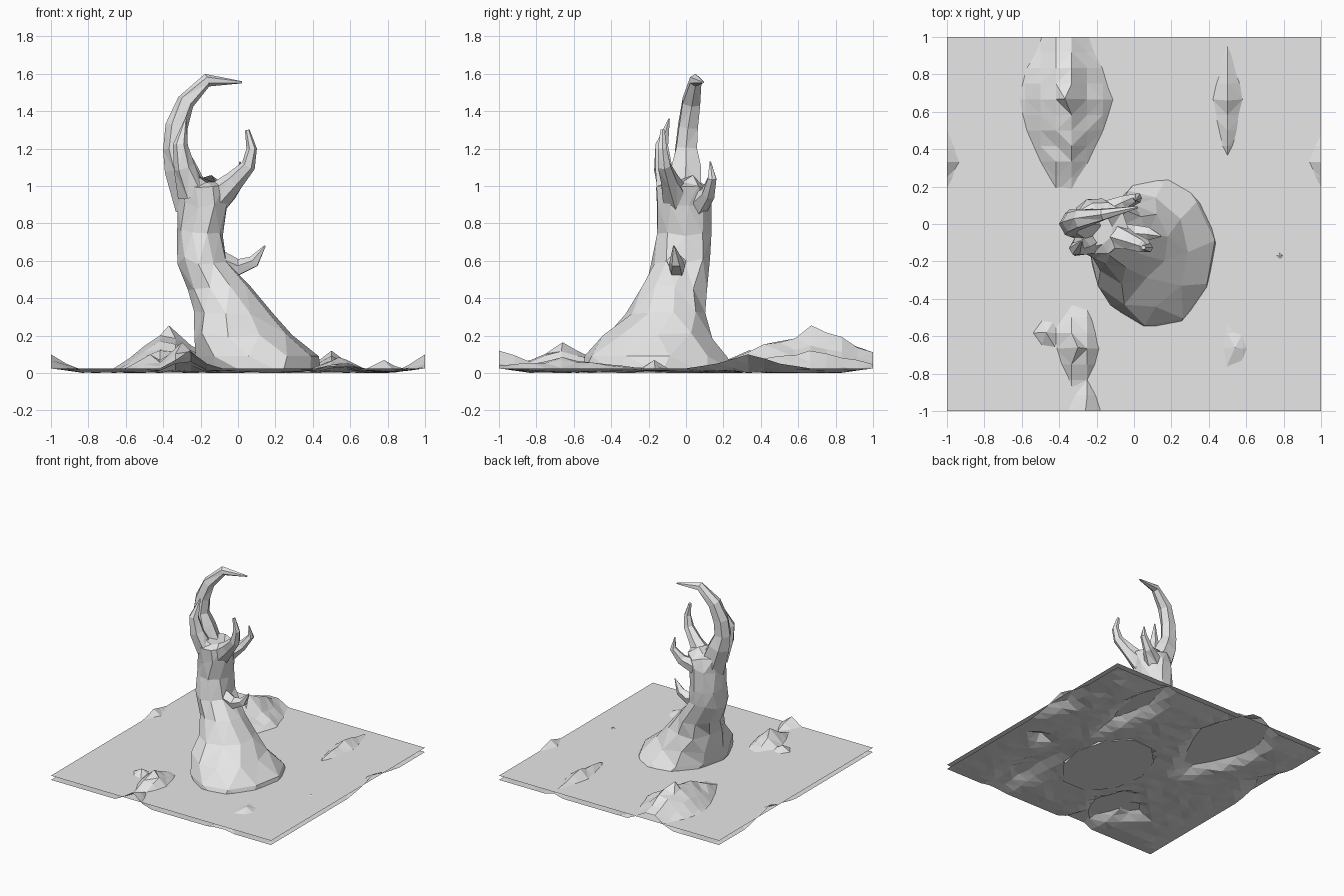
import bpy
import bmesh
import math
import random
from mathutils import Vector

random.seed(4)
cube = bpy.data.objects.get("Cube")
if cube:
    bpy.data.objects.remove(cube, do_unlink=True)

grey = bpy.data.materials.new("plain_grey")
grey.use_nodes = True
colour = (0.8, 0.8, 0.8, 1)
grey.diffuse_color = colour
grey.node_tree.nodes["Principled BSDF"].inputs["Base Color"].default_value = colour


def finish(name, bm, recalc=True):
    """Turn a bmesh into a flat shaded object."""
    if recalc:
        bmesh.ops.recalc_face_normals(bm, faces=bm.faces)
    mesh = bpy.data.meshes.new(name)
    bm.to_mesh(mesh)
    bm.free()
    mesh.materials.append(grey)
    obj = bpy.data.objects.new(name, mesh)
    bpy.context.collection.objects.link(obj)
    return obj


def loft(name, rings):
    """Skin a list of point rings with triangles and cap both ends."""
    bm = bmesh.new()
    loops = [[bm.verts.new(p) for p in ring] for ring in rings]
    n = len(loops[0])
    for a, b in zip(loops, loops[1:]):
        for i in range(n):
            bm.faces.new((a[i], a[(i + 1) % n], b[(i + 1) % n], b[i]))
    bm.faces.new(loops[0])
    bm.faces.new(loops[-1])
    bmesh.ops.triangulate(bm, faces=[f for f in bm.faces if len(f.verts) == 4])
    return finish(name, bm)


def branch(name, path, sides=6):
    """Tapering limb through (x, y, z, radius) points."""
    pts = [Vector(p[:3]) for p in path]
    rings = []
    for k, p in enumerate(pts):
        t = (pts[min(k + 1, len(pts) - 1)] - pts[max(k - 1, 0)]).normalized()
        u = t.cross(Vector((0, 1, 0))).normalized()
        v = t.cross(u)
        ring = []
        for i in range(sides):
            a = math.tau * i / sides
            r = path[k][3] * random.uniform(0.9, 1.12)
            ring.append(p + r * (u * math.cos(a) + v * math.sin(a)))
        rings.append(ring)
    return loft(name, rings)


# Trunk: leaning, flared rings as z, centre x, centre y, radius x, radius y
profile = [
    (0.00, 0.14, -0.13, 0.31, 0.42),
    (0.09, 0.11, -0.15, 0.32, 0.38),
    (0.20, 0.03, -0.15, 0.26, 0.29),
    (0.33, -0.03, -0.10, 0.21, 0.21),
    (0.45, -0.10, -0.06, 0.17, 0.17),
    (0.60, -0.19, -0.03, 0.135, 0.16),
    (0.75, -0.205, -0.005, 0.125, 0.15),
    (0.90, -0.19, -0.01, 0.135, 0.15),
    (0.99, -0.18, -0.02, 0.14, 0.14),
    (1.04, -0.21, -0.03, 0.09, 0.09),
]
SIDES = 10
rings = []
for k, (z, cx, cy, rx, ry) in enumerate(profile):
    ring = []
    for i in range(SIDES):
        a = math.tau * (i + 0.25 * (k % 2)) / SIDES
        s = random.uniform(0.96, 1.07)
        dz = random.uniform(-0.02, 0.02) if k > 1 else 0
        ring.append((cx + rx * s * math.cos(a), cy + ry * s * math.sin(a), z + dz))
    rings.append(ring)
loft("trunk", rings)

# Curled limbs at the crown and one low twig
branch("main_horn", [
    (-0.23, -0.01, 0.90, 0.10), (-0.305, 0.0, 1.10, 0.083),
    (-0.335, 0.0, 1.20, 0.066), (-0.325, 0.01, 1.32, 0.058),
    (-0.28, 0.03, 1.45, 0.052), (-0.165, 0.05, 1.565, 0.034),
    (0.02, 0.09, 1.555, 0.006)])
branch("front_prong", [
    (-0.24, -0.08, 0.96, 0.08), (-0.29, -0.12, 1.10, 0.055),
    (-0.31, -0.13, 1.22, 0.038), (-0.28, -0.09, 1.36, 0.004)])
branch("side_arm", [
    (-0.14, -0.05, 0.92, 0.085), (-0.02, -0.09, 1.03, 0.05),
    (0.055, -0.115, 1.11, 0.038), (0.075, -0.125, 1.20, 0.028),
    (0.05, -0.125, 1.30, 0.012)])
branch("back_hook", [
    (-0.14, 0.06, 0.90, 0.07), (-0.04, 0.115, 0.96, 0.04),
    (0.02, 0.14, 1.04, 0.025), (0.01, 0.13, 1.13, 0.004)])
branch("low_twig", [
    (-0.11, -0.05, 0.60, 0.06), (0.0, -0.05, 0.56, 0.045),
    (0.085, -0.055, 0.595, 0.035), (0.145, -0.065, 0.68, 0.004)], sides=5)

# Flat ground sheet
bm = bmesh.new()
bmesh.ops.create_grid(bm, x_segments=1, y_segments=1, size=1)
for v in bm.verts:
    v.co.z = 0.06
finish("flat_ground", bm, recalc=False)

# Rough terrain with peaks breaking through the sheet:
# x, y, height, reach x, reach y
hills = [
    (-0.37, 0.67, 0.255, 0.33, 0.70),
    (-0.30, -0.66, 0.165, 0.19, 0.42),
    (-0.26, -1.00, 0.12, 0.16, 0.40),
    (-0.47, -0.58, 0.10, 0.17, 0.22),
    (0.50, 0.66, 0.12, 0.16, 0.60),
    (0.54, -0.66, 0.085, 0.20, 0.80),
    (0.78, -0.17, 0.07, 0.14, 0.14),
    (1.00, 0.33, 0.10, 0.15, 0.40),
    (-1.00, 0.33, 0.10, 0.20, 0.40),
]
bm = bmesh.new()
bmesh.ops.create_grid(bm, x_segments=24, y_segments=24, size=1)
# Pull the nearest grid point under each summit
for hx, hy, *_ in hills:
    near = min(bm.verts, key=lambda v: math.hypot(v.co.x - hx, v.co.y - hy))
    near.co.x, near.co.y = hx, hy
for v in bm.verts:
    x, y = v.co.x, v.co.y
    rim = max(0, max(abs(x), abs(y)) - 0.83) / 0.17
    z = 0.025 * rim + random.uniform(0, 0.012) * (1 - rim)
    for hx, hy, h, rx, ry in hills:
        d = (abs((x - hx) / rx) ** 1.2 + abs((y - hy) / ry) ** 1.2) ** (1 / 1.2)
        rough = 1 + (random.uniform(-0.15, 0.1) if d > 0.1 else 0)
        z = max(z, h * (1 - d) * rough)
    v.co.z = z
# Open the terrain beneath the trunk
inside = [f for f in bm.faces
          if math.hypot((f.calc_center_median().x - 0.14) / 0.27,
                        (f.calc_center_median().y + 0.13) / 0.37) < 1]
bmesh.ops.delete(bm, geom=inside, context='FACES')
bmesh.ops.triangulate(bm, faces=bm.faces)
finish("rough_terrain", bm, recalc=False)
